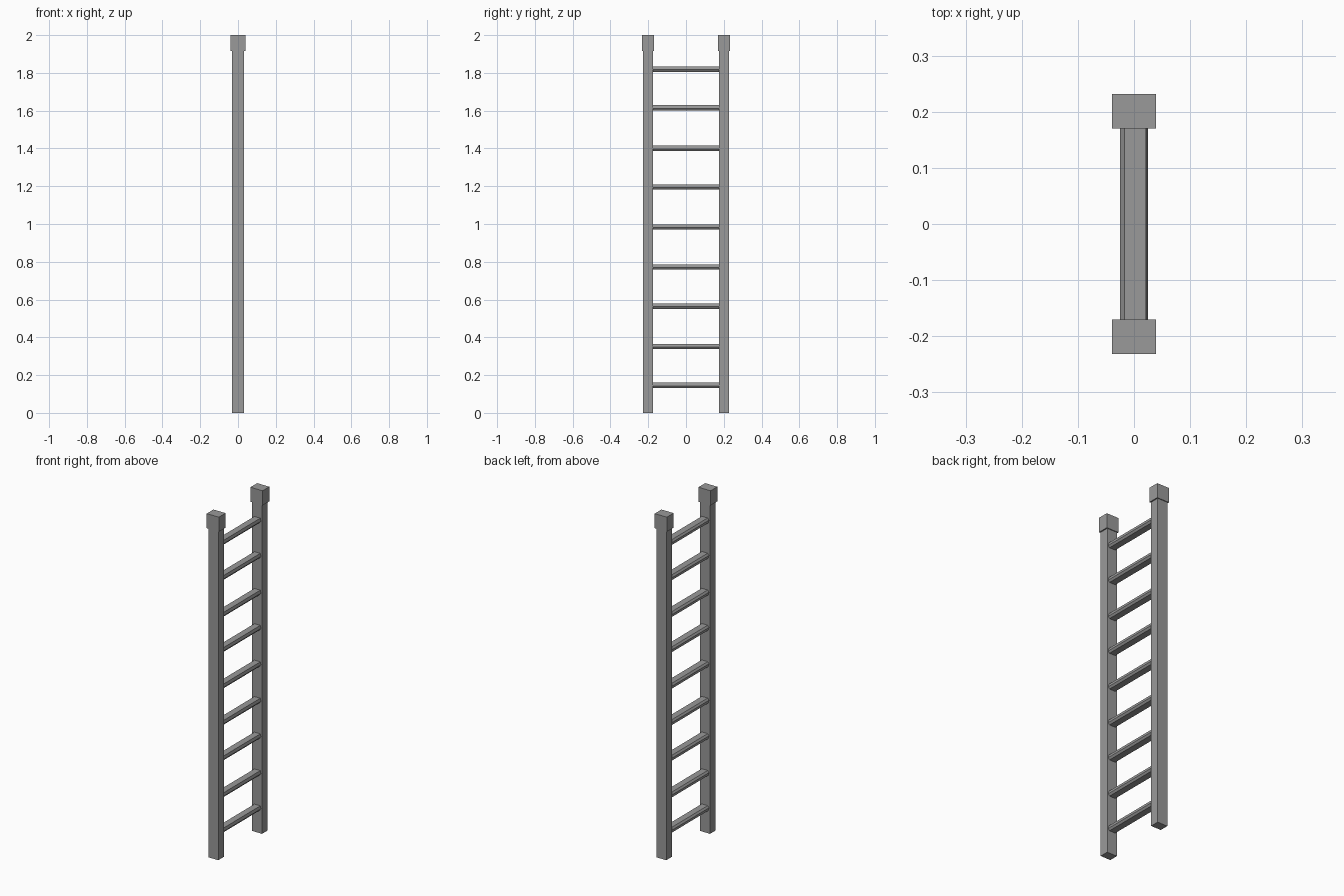
import bpy
import bmesh

cube = bpy.data.objects.get("Cube")
if cube:
    bpy.data.objects.remove(cube, do_unlink=True)

# Single metal colour
metal = bpy.data.materials.new("grey metal")
metal.use_nodes = True
GREY = (0.32, 0.32, 0.32, 1)
metal.diffuse_color = GREY
metal.node_tree.nodes["Principled BSDF"].inputs["Base Color"].default_value = GREY


def prism(name, profile, axis, start, end):
    """Extrude a closed profile along z (profile in x, y) or y (profile in x, z)."""
    def place(a, b, t):
        return (a, b, t) if axis == "z" else (a, t, b)

    bm = bmesh.new()
    ends = [[bm.verts.new(place(a, b, t)) for a, b in profile] for t in (start, end)]
    for ring in ends:
        bm.faces.new(ring)
    n = len(profile)
    for i in range(n):
        j = (i + 1) % n
        bm.faces.new((ends[0][i], ends[0][j], ends[1][j], ends[1][i]))
    bmesh.ops.recalc_face_normals(bm, faces=bm.faces)
    mesh = bpy.data.meshes.new(name)
    bm.to_mesh(mesh)
    bm.free()
    mesh.materials.append(metal)
    obj = bpy.data.objects.new(name, mesh)
    bpy.context.collection.objects.link(obj)
    return obj


def rectangle(y, half_x, half_y):
    return [(-half_x, y - half_y), (half_x, y - half_y),
            (half_x, y + half_y), (-half_x, y + half_y)]


# Side rails with square caps
RAIL_Y = 0.201
CAP_Z = 1.915
for side, y in (("front", -RAIL_Y), ("back", RAIL_Y)):
    prism(side + "_rail", rectangle(y, 0.032, 0.026), "z", 0, CAP_Z)
    prism(side + "_cap", rectangle(y, 0.039, 0.031), "z", CAP_Z, 2)

# Flattened six-sided rungs, slightly unevenly spaced
SECTION = [(-0.017, 0.014), (0.021, 0.014), (0.025, -0.003),
           (0.017, -0.014), (-0.021, -0.014), (-0.025, 0.003)]
RUNG_HEIGHTS = (0.146, 0.351, 0.565, 0.772, 0.984, 1.196, 1.401, 1.615, 1.82)
for number, z in enumerate(RUNG_HEIGHTS, 1):
    rung = prism(f"rung_{number}", SECTION, "y", -0.19, 0.19)
    rung.location.z = z
